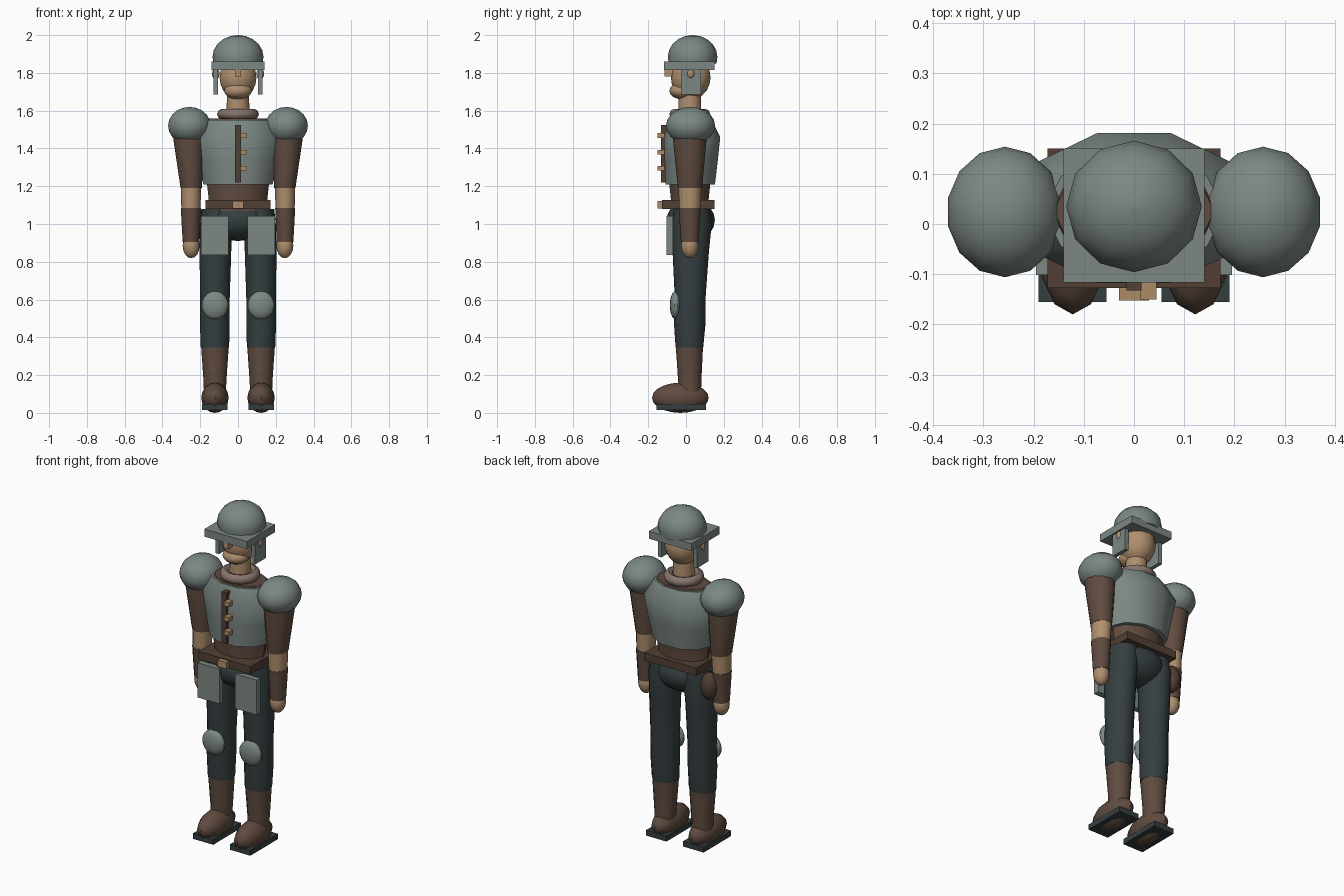
import bpy, bmesh, math
from mathutils import Matrix, Vector

if "Cube" in bpy.data.objects:
    bpy.data.objects.remove(bpy.data.objects["Cube"])


def material(name, rgb):
    m = bpy.data.materials.new(name)
    m.diffuse_color = (*rgb, 1)
    m.use_nodes = True
    m.node_tree.nodes["Principled BSDF"].inputs["Base Color"].default_value = m.diffuse_color
    return m


steel = material("grey_steel", (0.20, 0.245, 0.23))
leather = material("brown_leather", (0.115, 0.070, 0.050))
dark_leather = material("dark_leather", (0.085, 0.050, 0.035))
skin = material("skin", (0.43, 0.275, 0.155))
cloth = material("dark_slate_cloth", (0.035, 0.048, 0.050))
scarf = material("dusty_scarf", (0.24, 0.175, 0.155))
brass = material("tan_brass", (0.43, 0.26, 0.13))


def finish(bm, name, mat, smooth=True):
    bmesh.ops.recalc_face_normals(bm, faces=bm.faces[:])
    me = bpy.data.meshes.new(name)
    bm.to_mesh(me)
    bm.free()
    me.materials.append(mat)
    ob = bpy.data.objects.new(name, me)
    bpy.context.collection.objects.link(ob)
    if smooth:
        bpy.ops.object.select_all(action='DESELECT')
        bpy.context.view_layer.objects.active = ob
        ob.select_set(True)
        bpy.ops.object.shade_smooth_by_angle(angle=math.radians(45))
    return ob


def box(name, mat, x, y, z):
    """Box from (min, max) pairs."""
    bm = bmesh.new()
    bmesh.ops.create_cube(bm, size=1)
    for v in bm.verts:
        v.co = Vector([(a + b) / 2 + c * (b - a) for (a, b), c in zip((x, y, z), v.co)])
    return finish(bm, name, mat, False)


def ball(name, mat, centre, radii, seg=14, rings=10, turn=0):
    bm = bmesh.new()
    bmesh.ops.create_uvsphere(bm, u_segments=seg, v_segments=rings, radius=1,
                              matrix=Matrix.Translation(centre) @ Matrix.Diagonal((*radii, 1))
                              @ Matrix.Rotation(turn, 4, 'Z'))
    return finish(bm, name, mat)


def loft(name, mat, rings, seg=12):
    """Capped tube through elliptical rings (x, y, z, rx, ry)."""
    bm = bmesh.new()
    loops = []
    for x, y, z, rx, ry in rings:
        angles = [2 * math.pi * i / seg for i in range(seg)]
        loops.append([bm.verts.new((x + rx * math.cos(a), y + ry * math.sin(a), z)) for a in angles])
    for lo, hi in zip(loops, loops[1:]):
        for i in range(seg):
            j = (i + 1) % seg
            bm.faces.new((lo[i], lo[j], hi[j], hi[i]))
    bm.faces.new(loops[0])
    bm.faces.new(loops[-1])
    return finish(bm, name, mat)


# Head and neck
ball("head", skin, (0, 0.025, 1.775), (0.10, 0.105, 0.115))
ball("chin", skin, (0, -0.02, 1.705), (0.075, 0.068, 0.045))
box("nose", skin, (-0.016, 0.016), (-0.115, -0.06), (1.78, 1.82))
loft("neck", skin, [(0, 0.02, 1.56, 0.062, 0.062), (0, 0.02, 1.69, 0.058, 0.058)])

# Rolled scarf around the neck
bpy.ops.mesh.primitive_torus_add(major_segments=14, minor_segments=8, major_radius=0.083,
                                 minor_radius=0.028, location=(0, 0.02, 1.582))
collar = bpy.context.object
collar.name = "neck_scarf"
collar.data.materials.append(scarf)
bpy.ops.object.shade_smooth_by_angle(angle=math.radians(45))

# Helmet
loft("helmet_dome", steel, [(0, 0.035, 1.85, 0.13, 0.127)]
     + [(0, 0.035, 1.885 + 0.115 * math.sin(t), 0.135 * math.cos(t), 0.131 * math.cos(t))
        for t in [math.radians(d) for d in (0, 18, 36, 54, 72, 88)]])
box("helmet_brim", steel, (-0.14, 0.14), (-0.117, 0.15), (1.815, 1.86))

# Torso: leather jerkin with a breastplate over it
loft("jerkin", leather, [(0, 0.02, 1.07, 0.158, 0.108), (0, 0.02, 1.13, 0.155, 0.105),
                         (0, 0.02, 1.22, 0.165, 0.115), (0, 0.03, 1.46, 0.21, 0.13),
                         (0, 0.025, 1.558, 0.16, 0.105)], 10)
loft("breastplate", steel, [(0, 0.022, 1.21, 0.183, 0.138), (0, 0.028, 1.34, 0.212, 0.148),
                            (0, 0.032, 1.46, 0.236, 0.157), (0, 0.025, 1.55, 0.18, 0.118)], 10)
box("front_strap", dark_leather, (-0.015, 0.015), (-0.132, -0.08), (1.22, 1.525))
for z in (1.295, 1.38, 1.468):
    box("strap_buckle", brass, (0.012, 0.045), (-0.15, -0.115), (z - 0.013, z + 0.013))

# Belt, hips and pouch
box("belt", dark_leather, (-0.172, 0.172), (-0.127, 0.15), (1.08, 1.126))
box("belt_buckle", brass, (-0.03, 0.03), (-0.152, -0.12), (1.083, 1.122))
ball("hips", cloth, (0, 0.025, 1.02), (0.165, 0.128, 0.11))
ball("side_pouch", dark_leather, (-0.205, 0.07, 1.0), (0.05, 0.05, 0.08))

# Mirrored parts
for side, s in (("left", -1), ("right", 1)):
    def span(a, b):
        return sorted((s * a, s * b))

    box(side + "_cheek_guard", steel, span(0.107, 0.13), (-0.027, 0.08), (1.685, 1.82))
    ball(side + "_ear", skin, (s * 0.118, 0.025, 1.795), (0.022, 0.022, 0.028), 10, 8)

    # Arm
    ball(side + "_pauldron", steel, (s * 0.257, 0.024, 1.52), (0.116, 0.13, 0.1))
    loft(side + "_sleeve", leather, [(s * 0.248, 0.021, 1.19, 0.056, 0.064),
                                     (s * 0.258, 0.02, 1.44, 0.083, 0.088),
                                     (s * 0.258, 0.02, 1.52, 0.08, 0.085)])
    loft(side + "_elbow", skin, [(s * 0.25, 0.02, 1.07, 0.050, 0.055),
                                 (s * 0.248, 0.021, 1.20, 0.054, 0.062)])
    loft(side + "_bracer", leather, [(s * 0.249, 0.02, 0.905, 0.044, 0.047),
                                     (s * 0.25, 0.02, 1.085, 0.053, 0.059)])
    ball(side + "_hand", skin, (s * 0.248, 0.02, 0.885), (0.045, 0.046, 0.066), 12, 8)

    # Leg
    loft(side + "_trouser", cloth, [(s * 0.122, 0.018, 0.345, 0.075, 0.073),
                                    (s * 0.123, 0.02, 0.48, 0.079, 0.084),
                                    (s * 0.122, 0.022, 0.60, 0.078, 0.081),
                                    (s * 0.120, 0.025, 0.85, 0.084, 0.096),
                                    (s * 0.115, 0.032, 1.0, 0.085, 0.104),
                                    (s * 0.112, 0.03, 1.08, 0.08, 0.095)])
    box(side + "_tasset", steel, span(0.05, 0.195), (-0.102, -0.068), (0.835, 1.042))
    ball(side + "_knee_guard", steel, (s * 0.122, -0.055, 0.57), (0.072, 0.031, 0.075))

    # Boot
    loft(side + "_boot_shaft", leather, [(s * 0.122, 0.02, 0.07, 0.058, 0.06),
                                         (s * 0.122, 0.02, 0.16, 0.060, 0.061),
                                         (s * 0.122, 0.018, 0.35, 0.073, 0.072)])
    ball(side + "_boot_foot", leather, (s * 0.122, -0.03, 0.08), (0.072, 0.15, 0.08), 12, 10)
    box(side + "_sole", cloth, span(0.055, 0.19), (-0.155, 0.105), (0.014, 0.046))
